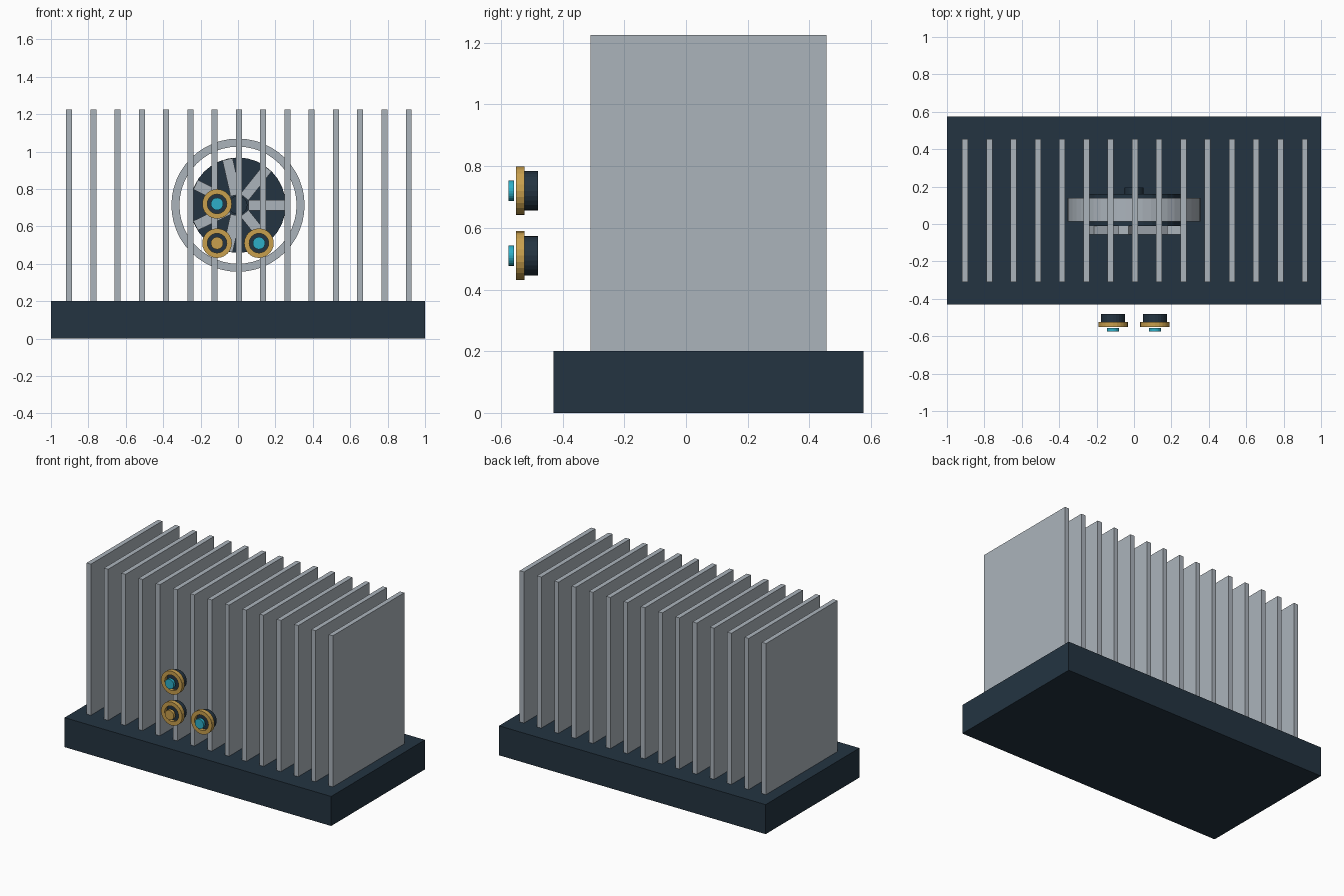
import bpy, bmesh, math
from mathutils import Matrix, Vector

cube = bpy.data.objects.get("Cube")
if cube:
    bpy.data.objects.remove(cube, do_unlink=True)


def material(name, rgb):
    m = bpy.data.materials.new(name)
    m.use_nodes = True
    m.diffuse_color = (*rgb, 1)
    m.node_tree.nodes["Principled BSDF"].inputs["Base Color"].default_value = (*rgb, 1)
    return m


navy = material("dark_navy", (0.017, 0.034, 0.053))
metal = material("light_metal", (0.41, 0.456, 0.50))
gold = material("brass_gold", (0.58, 0.35, 0.075))
teal = material("teal", (0.026, 0.43, 0.58))


def finish(name, bm, mat):
    bmesh.ops.recalc_face_normals(bm, faces=bm.faces)
    mesh = bpy.data.meshes.new(name)
    bm.to_mesh(mesh)
    bm.free()
    mesh.materials.append(mat)
    ob = bpy.data.objects.new(name, mesh)
    bpy.context.collection.objects.link(ob)
    return ob


def box(name, low, high, mat):
    low, high = Vector(low), Vector(high)
    bm = bmesh.new()
    bmesh.ops.create_cube(bm, size=1)
    bmesh.ops.scale(bm, vec=high - low, verts=bm.verts)
    bmesh.ops.translate(bm, vec=(low + high) / 2, verts=bm.verts)
    return finish(name, bm, mat)


def lathe(name, profile, x, z, mat, sides):
    """Spin a closed (radius, y) profile around the y axis through x, z."""
    bm = bmesh.new()
    rings = []
    for i in range(sides):
        a = math.tau * i / sides
        rings.append([bm.verts.new((x + r * math.cos(a), y, z + r * math.sin(a)))
                      for r, y in profile])
    n = len(profile)
    for i, ring in enumerate(rings):
        after = rings[(i + 1) % sides]
        for j in range(n):
            k = (j + 1) % n
            bm.faces.new((ring[j], ring[k], after[k], after[j]))
    bmesh.ops.remove_doubles(bm, verts=bm.verts, dist=1e-5)
    return finish(name, bm, mat)


def tube(name, inner, outer, y0, y1, x, z, mat, sides=32):
    return lathe(name, [(inner, y0), (outer, y0), (outer, y1), (inner, y1)], x, z, mat, sides)


def disc(name, radius, y0, y1, x, z, mat, sides=32):
    return tube(name, 0, radius, y0, y1, x, z, mat, sides)


# Base slab and upright cooling fins
box("base", (-1, -0.43, 0), (1, 0.575, 0.2), navy)
for i in range(15):
    x = 0.005 + (i - 7) * 0.1297
    box(f"fin_{i + 1}", (x - 0.016, -0.31, 0.2), (x + 0.016, 0.455, 1.225), metal)

# Fan: shroud ring, rotor, hub and blades
FAN_Z = 0.713
tube("fan_shroud", 0.313, 0.356, 0.013, 0.14, 0, FAN_Z, metal, 48)
disc("fan_rotor", 0.255, -0.01, 0.16, 0, FAN_Z, navy)
disc("fan_hub", 0.05, -0.05, 0.195, 0, FAN_Z, navy)
for i in range(7):
    blade = box(f"fan_blade_{i + 1}", (0.055, -0.055, -0.028), (0.252, -0.008, 0.028), metal)
    blade.matrix_world = (Matrix.Translation((0, 0, FAN_Z))
                          @ Matrix.Rotation(-math.tau * i / 7, 4, "Y"))

# Three control knobs in front of the fins
knobs = {"upper": (-0.112, 0.72, teal),
         "lower_right": (-0.112, 0.51, gold),
         "lower_left": (0.112, 0.51, teal)}
for side, (x, z, cap) in knobs.items():
    disc(f"{side}_knob_body", 0.064, -0.53, -0.48, x, z, navy, 24)
    tube(f"{side}_knob_ring", 0.052, 0.079, -0.552, -0.523, x, z, gold, 24)
    disc(f"{side}_knob_cap", 0.033, -0.576, -0.557, x, z, cap, 24)
